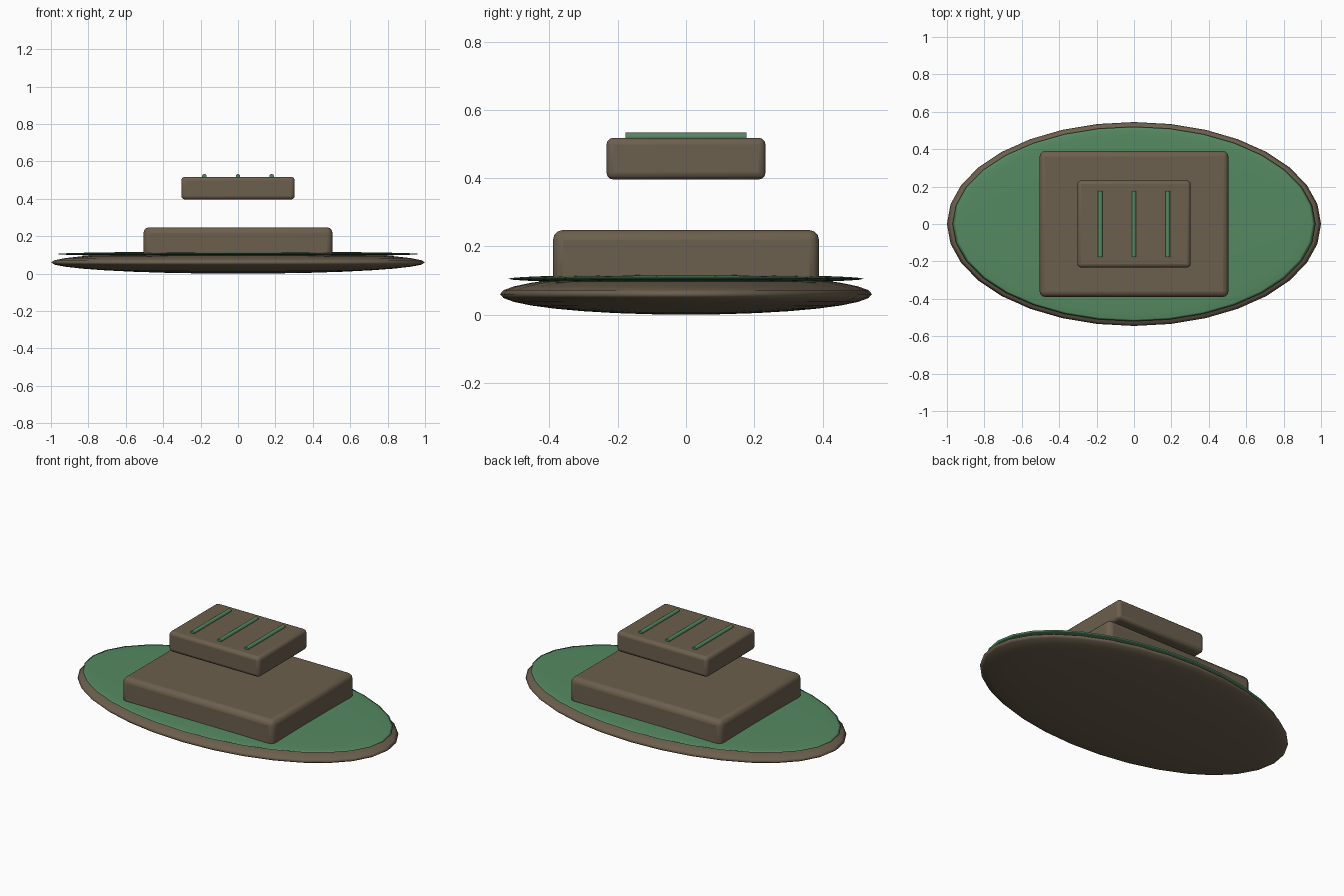
import bpy, math

if "Cube" in bpy.data.objects:
    bpy.data.objects.remove(bpy.data.objects["Cube"])


def material(name, rgb):
    m = bpy.data.materials.new(name)
    m.diffuse_color = (*rgb, 1)
    m.use_nodes = True
    m.node_tree.nodes["Principled BSDF"].inputs["Base Color"].default_value = m.diffuse_color
    return m


brown = material("brown", (0.15, 0.115, 0.075, 1)[:3])
green = material("green", (0.09, 0.25, 0.12))


def finish(name, mat):
    ob = bpy.context.object
    ob.name = name
    ob.data.materials.append(mat)
    return ob


def disc(name, center_z, radii, mat):
    bpy.ops.mesh.primitive_uv_sphere_add(segments=32, ring_count=16, radius=1, location=(0, 0, center_z))
    ob = finish(name, mat)
    ob.scale = radii
    bpy.ops.object.transform_apply(location=False, rotation=False, scale=True)
    bpy.ops.object.shade_smooth()


def rounded_block(name, size_x, size_y, z0, z1, radius, mat):
    bpy.ops.mesh.primitive_cube_add(size=1, location=(0, 0, (z0 + z1) / 2))
    ob = finish(name, mat)
    ob.scale = (size_x, size_y, z1 - z0)
    bpy.ops.object.transform_apply(location=False, rotation=False, scale=True)
    bevel = ob.modifiers.new("bevel", 'BEVEL')
    bevel.width = radius
    bevel.segments = 3
    bpy.ops.object.shade_smooth_by_angle(angle=math.radians(35))


# Flattened oval base and the thin green layer on it
disc("base_disc", 0.06, (1.0, 0.545, 0.06), brown)
disc("green_layer", 0.105, (0.97, 0.52, 0.013), green)

# Lower block and the raised upper block
rounded_block("lower_block", 1.01, 0.78, 0.085, 0.248, 0.03, brown)
rounded_block("upper_block", 0.606, 0.466, 0.396, 0.518, 0.02, brown)

# Three thin rods set into the top
for i, x in enumerate((-0.18, 0, 0.18)):
    bpy.ops.mesh.primitive_cylinder_add(vertices=16, radius=0.012, depth=0.354,
                                        location=(x, 0, 0.521), rotation=(math.pi / 2, 0, 0))
    finish(f"top_rod_{i + 1}", green)
    bpy.ops.object.shade_smooth_by_angle(angle=math.radians(35))
